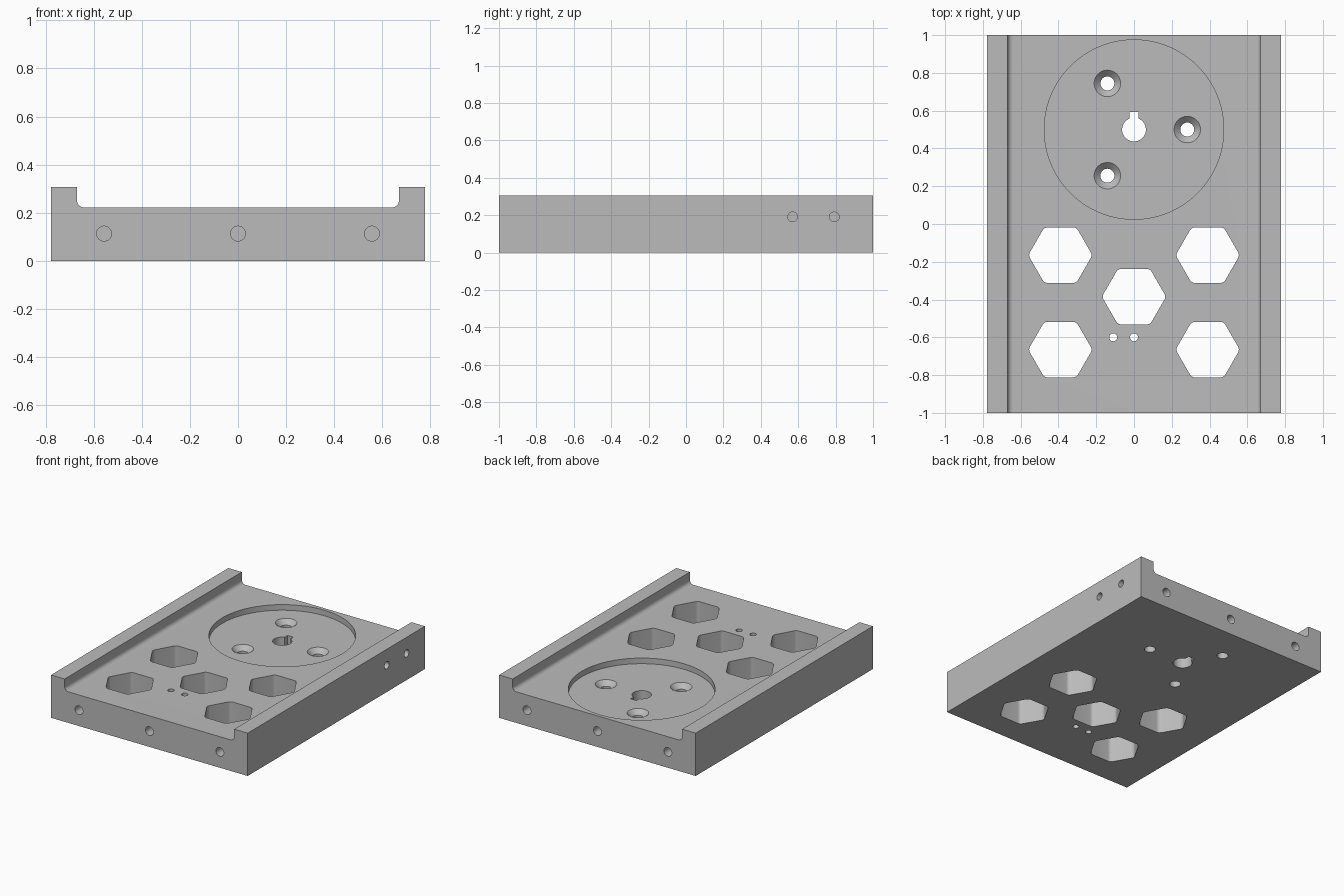
import bpy, bmesh, math
from mathutils import Matrix, Vector

cube = bpy.data.objects.get("Cube")
if cube:
    bpy.data.objects.remove(cube, do_unlink=True)

HALF_W, RAIL_X, FLOOR, TOP, FILLET = 0.777, 0.67, 0.222, 0.306, 0.03
POCKET_FLOOR = 0.182

grey = bpy.data.materials.new("machined grey")
grey.use_nodes = True
colour = (0.5, 0.5, 0.5, 1)
grey.diffuse_color = colour
grey.node_tree.nodes["Principled BSDF"].inputs["Base Color"].default_value = colour


def prism(name, outline, low, high, matrix=Matrix()):
    """Extrude a 2D outline along local z from low to high."""
    bm = bmesh.new()
    face = bm.faces.new([bm.verts.new((x, y, low)) for x, y in outline])
    ext = bmesh.ops.extrude_face_region(bm, geom=[face])
    moved = [v for v in ext["geom"] if isinstance(v, bmesh.types.BMVert)]
    bmesh.ops.translate(bm, verts=moved, vec=(0, 0, high - low))
    return finish(name, bm, matrix)


def finish(name, bm, matrix):
    bm.transform(matrix)
    bmesh.ops.recalc_face_normals(bm, faces=bm.faces[:])
    mesh = bpy.data.meshes.new(name)
    bm.to_mesh(mesh)
    bm.free()
    mesh.materials.append(grey)
    obj = bpy.data.objects.new(name, mesh)
    bpy.context.collection.objects.link(obj)
    return obj


def arc(cx, cy, r, start, end, steps):
    angles = [math.radians(start + (end - start) * i / steps) for i in range(steps + 1)]
    return [(cx + r * math.cos(a), cy + r * math.sin(a)) for a in angles]


def circle(cx, cy, r, steps=48):
    return arc(cx, cy, r, 0, 360, steps)[:-1]


def rounded_hexagon(cx, cy, apothem, r):
    reach = (apothem - r) / math.cos(math.pi / 6)
    points = []
    for k in range(6):
        a = math.radians(60 * k)
        points += arc(cx + reach * math.cos(a), cy + reach * math.sin(a), r,
                      60 * k - 30, 60 * k + 30, 6)
    return points


def cone(name, x, y, low, high, r_low, r_high):
    bm = bmesh.new()
    bmesh.ops.create_cone(bm, cap_ends=True, segments=48, radius1=r_low,
                          radius2=r_high, depth=high - low)
    return finish(name, bm, Matrix.Translation((x, y, (low + high) / 2)))


def drill(name, position, inward, r, depth):
    """Blind round hole starting just outside a side face."""
    turn = Vector((0, 0, 1)).rotation_difference(Vector(inward)).to_matrix().to_4x4()
    return prism(name, circle(0, 0, r, 32), -0.05, depth,
                 Matrix.Translation(position) @ turn)


# Plate with two raised rails: channel profile extruded along y
half = [(HALF_W, 0), (HALF_W, TOP), (RAIL_X, TOP)]
half += arc(RAIL_X - FILLET, FLOOR + FILLET, FILLET, 0, -90, 8)
profile = half + [(-x, z) for x, z in reversed(half)]
plate = prism("base_plate", profile, -1, 1, Matrix.Rotation(math.pi / 2, 4, "X"))

cutters = []

# Round pocket with keyed centre bore
cutters.append(prism("pocket_cutter", circle(0, 0.5, 0.475, 96), POCKET_FLOOR, 0.4))
cutters.append(prism("bore_cutter", circle(0, 0.5, 0.063), -0.1, 0.4))
keyway = [(-0.023, 0.5), (0.023, 0.5), (0.023, 0.592), (-0.023, 0.592)]
cutters.append(prism("keyway_cutter", keyway, -0.1, 0.4))

# Three countersunk screw holes around the bore
for k in range(3):
    a = math.radians(120 * k)
    x, y = 0.282 * math.cos(a), 0.5 + 0.282 * math.sin(a)
    cutters.append(prism("screw_cutter", circle(x, y, 0.037, 32), -0.1, 0.4))
    cutters.append(cone("countersink_cutter", x, y, POCKET_FLOOR - 0.035,
                        POCKET_FLOOR + 0.035, 0.035, 0.105))

# Hexagonal windows
for x, y in [(-0.39, -0.165), (0.39, -0.165), (0, -0.385), (-0.39, -0.665), (0.39, -0.665)]:
    cutters.append(prism("window_cutter", rounded_hexagon(x, y, 0.147, 0.032), -0.1, 0.4))

# Small pin holes
for x in (-0.11, 0):
    cutters.append(prism("pin_cutter", circle(x, -0.6, 0.021, 24), -0.1, 0.4))

# Blind holes in both ends and in the left side
for side in (-1, 1):
    for x in (-0.557, 0, 0.557):
        cutters.append(drill("end_hole_cutter", (x, side, 0.113), (0, -side, 0), 0.031, 0.2))
for y in (0.57, 0.793):
    cutters.append(drill("side_hole_cutter", (HALF_W, y, 0.191), (-1, 0, 0), 0.026, 0.2))

# Cut everything out of the plate
bpy.context.view_layer.objects.active = plate
for cutter in cutters:
    cutter.hide_render = True
    mod = plate.modifiers.new("cut", "BOOLEAN")
    mod.operation = "DIFFERENCE"
    mod.solver = "EXACT"
    mod.object = cutter
    bpy.ops.object.modifier_apply(modifier=mod.name)
    bpy.data.objects.remove(cutter, do_unlink=True)

bpy.ops.object.select_all(action="DESELECT")
plate.select_set(True)
bpy.ops.object.shade_smooth_by_angle(angle=math.radians(30))
